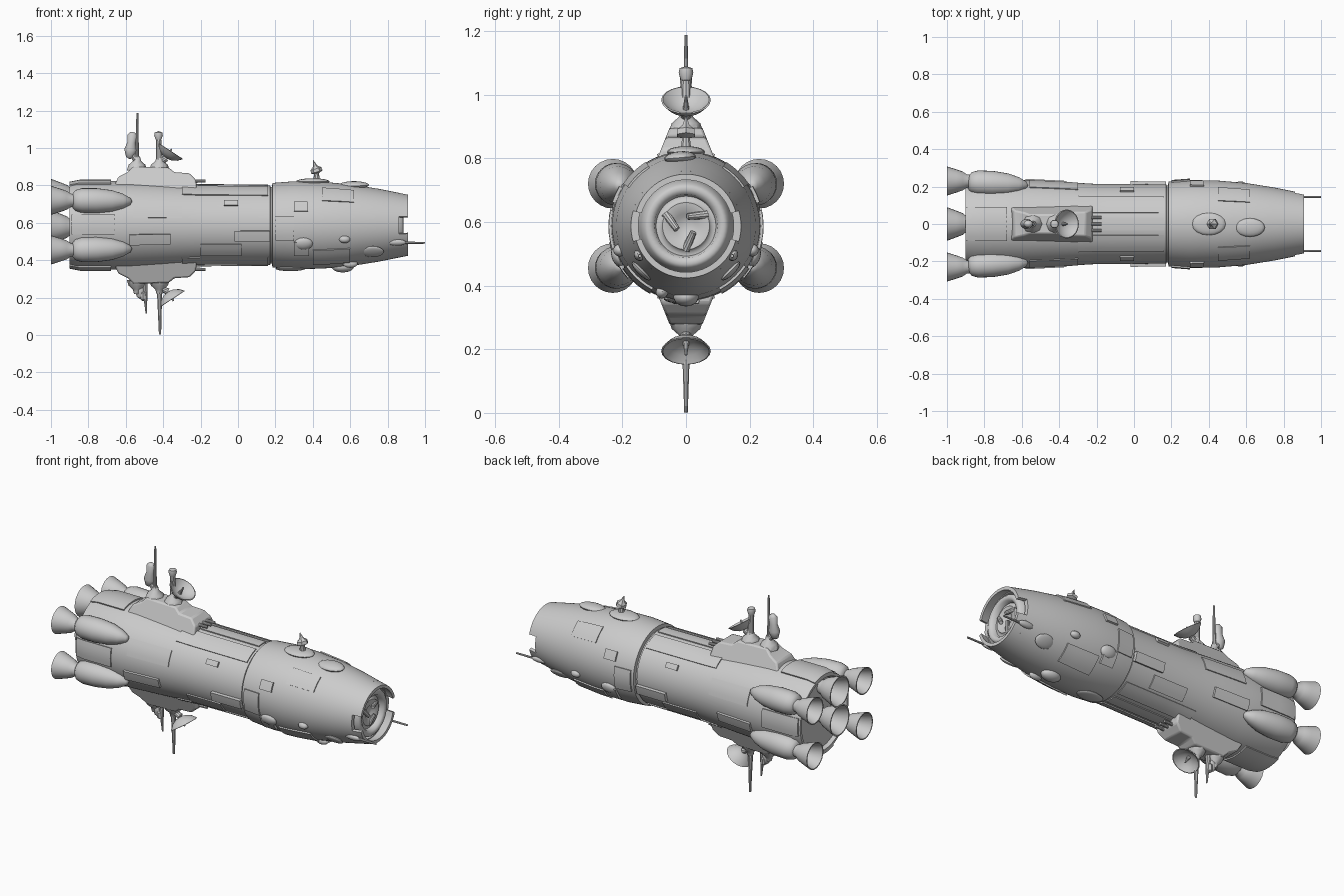
import bpy, bmesh, math
from mathutils import Vector

if "Cube" in bpy.data.objects:
    bpy.data.objects.remove(bpy.data.objects["Cube"])

CZ = 0.587                                   # height of the hull axis
HULL = [(-0.9, .225), (-0.86, .236), (-0.6, .236), (-0.4, .226), (-0.2, .214), (0.172, .212),
        (0.174, .205), (0.182, .205), (0.184, .226), (0.3, .235), (0.45, .232), (0.6, .219),
        (0.75, .195), (0.86, .173), (0.91, .163)]


def radius(x):
    for (x0, r0), (x1, r1) in zip(HULL, HULL[1:]):
        if x <= x1:
            return r0 + (r1 - r0) * (x - x0) / (x1 - x0)
    return HULL[-1][1]


def finish(name, bm, angle=35, bevel=0):
    bmesh.ops.recalc_face_normals(bm, faces=bm.faces)
    me = bpy.data.meshes.new(name)
    bm.to_mesh(me)
    bm.free()
    ob = bpy.data.objects.new(name, me)
    bpy.context.collection.objects.link(ob)
    bpy.ops.object.select_all(action='DESELECT')
    ob.select_set(True)
    bpy.context.view_layer.objects.active = ob
    bpy.ops.object.shade_smooth_by_angle(angle=math.radians(angle))
    if bevel:
        m = ob.modifiers.new("bevel", 'BEVEL')
        m.width, m.segments = bevel, 2
    return ob


def lathe(name, pts, loc=(0, 0, CZ), axis=(1, 0, 0), seg=24, flat=1.0, angle=35):
    """Spin (distance, radius) points around an axis; flat squashes one side."""
    bm = bmesh.new()
    q = Vector(axis).to_track_quat('X', 'Y')
    rings = []
    for d, r in pts:
        n = 1 if r == 0 else seg
        rings.append([bm.verts.new(Vector(loc) + q @ Vector((
            d, r * math.cos(math.tau * i / seg), r * flat * math.sin(math.tau * i / seg)))) for i in range(n)])
    for a, b in zip(rings, rings[1:]):
        for i in range(seg):
            j = (i + 1) % seg
            vs = list(dict.fromkeys([a[i % len(a)], a[j % len(a)], b[j % len(b)], b[i % len(b)]]))
            if len(vs) > 2:
                bm.faces.new(vs)
    return finish(name, bm, angle)


def rod(name, p, q, r0, r1, seg=10, flat=1.0):
    d = Vector(q) - Vector(p)
    return lathe(name, [(0, 0), (0, r0), (d.length, r1), (d.length, 0)], p, d, seg, flat)


def panel(name, x0, x1, a0, a1, d, depth=.01):
    """Curved plate that follows the hull; angles run from +y up to +z."""
    bm = bmesh.new()
    na, nx = max(2, round(abs(a1 - a0) / 6)), max(1, round((x1 - x0) / .06))
    layers = []
    for off in (d, -depth):
        g = []
        for i in range(nx + 1):
            x = x0 + (x1 - x0) * i / nx
            r = radius(x) + off
            row = []
            for k in range(na + 1):
                a = math.radians(a0 + (a1 - a0) * k / na)
                row.append(bm.verts.new((x, r * math.cos(a), CZ + r * math.sin(a))))
            g.append(row)
        layers.append(g)
        for i in range(nx):
            for k in range(na):
                bm.faces.new((g[i][k], g[i + 1][k], g[i + 1][k + 1], g[i][k + 1]))
    rim = lambda g: (g[0] + [r[-1] for r in g[1:]] + g[-1][-2::-1] + [r[0] for r in g[-2:0:-1]])
    a, b = rim(layers[0]), rim(layers[1])
    for i in range(len(a)):
        j = (i + 1) % len(a)
        bm.faces.new((a[i], a[j], b[j], b[i]))
    return finish(name, bm)


def blister(name, x, a, size):
    """Rounded bump half sunk into the hull."""
    a = math.radians(a)
    bm = bmesh.new()
    bmesh.ops.create_uvsphere(bm, u_segments=16, v_segments=10, radius=1)
    n, t = Vector((0, math.cos(a), math.sin(a))), Vector((0, -math.sin(a), math.cos(a)))
    for v in bm.verts:
        c = v.co.copy()
        v.co = Vector((x + c.x * size[0], 0, CZ)) + t * c.y * size[1] + n * (radius(x) + c.z * size[2])
    return finish(name, bm)


# Main hull, nose lips and recessed docking face
lathe("hull", [(-0.88, 0), (-0.88, .2), (-0.9, .21)] + HULL[:-1] + [(.86, .15), (.8, .15)], seg=64)
for s, nm in ((0, "upper"), (180, "lower")):
    panel(f"nose_lip_{nm}", .86, .91, 16 + s, 164 + s, 0, .018)
lathe("nose_ring", [(.78, .155), (.845, .142), (.875, .132), (.884, .12), (.876, .1), (.85, .094),
                    (.85, .082), (.862, .074), (.858, .04), (.846, .03), (.846, 0)], seg=48, angle=60)
for i in range(3):
    a = math.tau * i / 3 + .5
    rod(f"nose_latch_{i}", (.85, .075 * math.cos(a), CZ + .075 * math.sin(a)),
        (.872, .03 * math.cos(a + .9), CZ + .03 * math.sin(a + .9)), .014, .01)
for s in (1, -1):
    rod("nose_probe", (.82, .145 * s, .493), (1, .145 * s, .493), .007, .005)
    blister("probe_mount", .85, 90 + s * 122, (.05, .018, .014))

# Engines: four side pods with bells plus two bells in the tail
BELL = [(.15, .03), (.105, .036), (.085, .05), (.05, .062), (.0, .078), (0, .072), (.05, .056), (.085, .042),
        (.09, 0)]
for y in (.23, -.23):
    for z in (.72, .455):
        lathe("engine_bell", BELL, (-1, y, z))
        dz = .06 if z < CZ else -.06
        lathe("engine_pod", [(0, 0), (0, .036), (.015, .055), (.05, .066), (.13, .067), (.21, .058), (.27, .04),
                             (.31, .018), (.32, 0)], (-.885, y * .97, z), (1, -y * .22, dz * .3), angle=60)
for z in (.745, CZ - .01):
    lathe("tail_bell", [(d, r * 1.15) for d, r in BELL], (-1, 0, z))

# Pylons above and below; local heights are mirrored about the hull axis
PROFILE = [(-.67, .74), (-.66, .80), (-.64, .845), (-.59, .87), (-.56, .90), (-.37, .895),
           (-.34, .87), (-.26, .865), (-.225, .83), (-.215, .74)]
for s, nm in ((1, "top"), (-1, "bottom")):
    up = lambda z: CZ + s * (z - CZ)
    bm = bmesh.new()
    sides = [[bm.verts.new((x, k * (.09 - (z - .8) * .4), up(z))) for x, z in PROFILE] for k in (1, -1)]
    bm.faces.new(sides[0])
    bm.faces.new(sides[1][::-1])
    for i in range(len(PROFILE)):
        j = (i + 1) % len(PROFILE)
        bm.faces.new((sides[0][i], sides[0][j], sides[1][j], sides[1][i]))
    finish(f"{nm}_pylon", bm, 30, .008)
    for y in (-.034, 0, .034):
        rod(f"{nm}_pylon_barrel", (-.26, y, up(.823)), (-.175, y, up(.823)), .01, .008)
    for x in (-.54, -.42):
        lathe(f"{nm}_mast_foot", [(0, .055), (.03, .045), (.05, .022), (.075, .016), (.075, 0)],
              (x, 0, up(.88)), (0, 0, s), 8)
    # forward dish on its bracket
    dish_c = (-.385, 0, .945) if s > 0 else (-.375, 0, .232)
    lathe(f"{nm}_dish", [(0, 0), (.006, .03), (.022, .058), (.045, .078), (.047, .073), (.027, .053),
                         (.014, .025), (.012, 0)], dish_c, (.55, 0, .84 * s), 20, angle=60)
    rod(f"{nm}_dish_feed", dish_c, (dish_c[0] + .03, 0, dish_c[2] + .05 * s), .012, .004)
    rod(f"{nm}_dish_arm", (-.42, 0, up(.92)), dish_c, .014, .018)

# Top antennas
rod("top_forward_mast", (-.42, 0, .9), (-.425, 0, 1.05), .02, .014)
lathe("top_mast_head", [(0, 0), (.008, .016), (.03, .023), (.045, .02), (.052, 0)], (-.425, 0, 1.038), (0, 0, 1), 12)
rod("top_spike", (-.54, 0, .92), (-.538, 0, 1.188), .011, .005)
lathe("top_paddle", [(0, 0), (.01, .02), (.05, .034), (.09, .022), (.13, .026), (.145, .012), (.146, 0)],
      (-.58, 0, .94), (.12, 0, 1), 12, .8, 60)
rod("top_paddle_arm", (-.54, 0, .93), (-.575, 0, .98), .018, .012)

# Bottom antennas
rod("bottom_spike", (-.42, 0, .29), (-.417, 0, .002), .016, .006)
rod("bottom_short_spike", (-.5, 0, .28), (-.49, 0, .115), .016, .004)
lathe("bottom_paddle", [(0, 0), (.01, .016), (.04, .026), (.075, .018), (.09, 0)], (-.53, 0, .28), (.1, 0, -1), 12, .7)
lathe("bottom_paddle_tip", [(0, 0), (.015, .018), (.05, .014), (.06, 0)], (-.508, 0, .24), (0, 0, -1), 8)

# Small sensor on the forward back
blister("sensor_base", .4, 90, (.09, .06, .018))
rod("sensor_stem", (.42, 0, .81), (.42, 0, .87), .02, .012)
lathe("sensor_head", [(0, 0), (.012, .032), (.03, .03), (.045, .012), (.08, 0)], (.425, 0, .86), (-.3, 0, 1), 6)

# Armour plates, mirrored left and right
PLATES = [(-.89, -.66, -12, 14, .008), (-.58, -.36, -26, -12, .012), (-.02, .17, -22, -8, .018),
          (-.3, .16, 48, 74, .006), (-.3, .16, -74, -52, .006), (.3, .375, 18, 31, .01),
          (.3, .38, -42, -22, .012), (-.56, -.3, 10, 34, .005), (.2, .3, -20, 12, .008),
          (.4, .6, -62, -34, .008), (.45, .62, 34, 58, .006), (-.2, .02, -48, -28, .007)]
for x0, x1, a0, a1, d in PLATES:
    panel("plate_right", x0, x1, a0, a1, d)
    panel("plate_left", x0, x1, 180 - a0, 180 - a1, d)
for c in (90, 270):
    panel("tail_spine", -.9, -.68, c - 22, c + 22, .008)
    panel("mid_spine", -.24, .16, c - 9, c + 9, .006)
for c in (33, 147):
    panel("hatch", -.075, 0, c - 4, c + 4, .012)

# Hull blisters
for x, a, size in ((.62, 95, (.08, .05, .02)), (.56, 270, (.06, .04, .03)), (.6, 250, (.04, .02, .022)),
                   (.35, 205, (.05, .035, .02)), (.35, -25, (.05, .035, .02)), (.57, 200, (.03, .02, .02)),
                   (.57, -20, (.03, .02, .02)), (.72, 225, (.06, .04, .012)), (.72, -45, (.06, .04, .012)),
                   (.28, 265, (.08, .05, .012))):
    blister("hull_blister", x, a, size)
